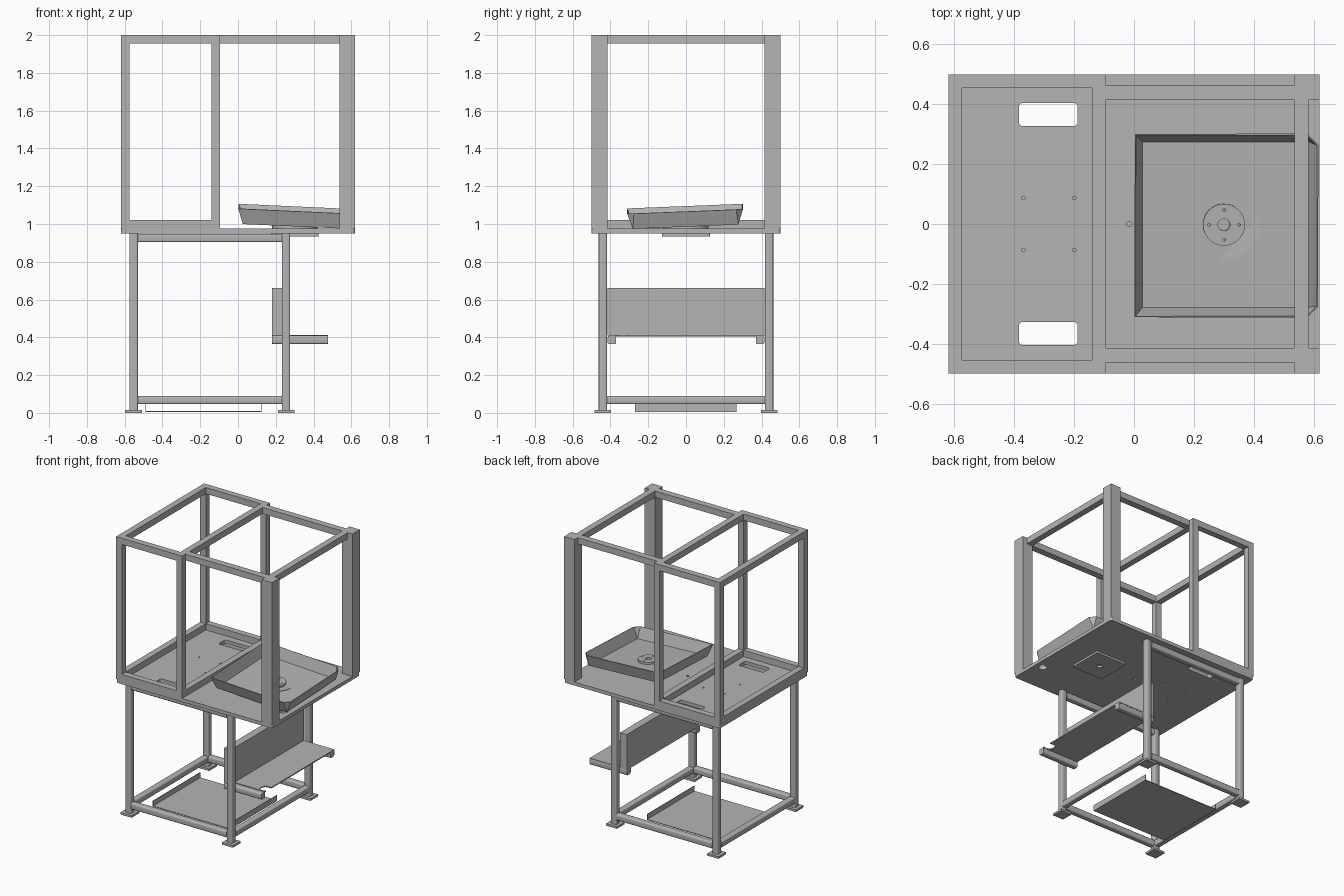
import bpy
import bmesh
from math import pi
from mathutils import Vector

old = bpy.data.objects.get("Cube")
if old:
    bpy.data.objects.remove(old)

grey = bpy.data.materials.new("steel grey")
grey.use_nodes = True
grey.diffuse_color = (0.46, 0.46, 0.46, 1)
grey.node_tree.nodes["Principled BSDF"].inputs["Base Color"].default_value = grey.diffuse_color


def finish(name, bm):
    bmesh.ops.recalc_face_normals(bm, faces=bm.faces)
    mesh = bpy.data.meshes.new(name)
    bm.to_mesh(mesh)
    bm.free()
    mesh.materials.append(grey)
    ob = bpy.data.objects.new(name, mesh)
    bpy.context.collection.objects.link(ob)
    return ob


def box(name, x, y, z, round_axis=None, radius=0.0):
    """Box from (min, max) ranges; edges along round_axis may be rounded."""
    bm = bmesh.new()
    bmesh.ops.create_cube(bm, size=1)
    for v in bm.verts:
        v.co = Vector([r[0] if c < 0 else r[1] for c, r in zip(v.co, (x, y, z))])
    if round_axis is not None:
        edges = [e for e in bm.edges
                 if abs((e.verts[0].co - e.verts[1].co).normalized()[round_axis]) > 0.9]
        bmesh.ops.bevel(bm, geom=edges, offset=radius, segments=3, profile=0.5, affect='EDGES')
    return finish(name, bm)


def disc(name, x, y, z, radius, sides=32):
    bm = bmesh.new()
    bmesh.ops.create_cone(bm, cap_ends=True, segments=sides, radius1=radius,
                          radius2=radius, depth=z[1] - z[0])
    bmesh.ops.translate(bm, verts=bm.verts, vec=(x, y, (z[0] + z[1]) / 2))
    return finish(name, bm)


def select_only(ob):
    bpy.ops.object.select_all(action='DESELECT')
    ob.select_set(True)
    bpy.context.view_layer.objects.active = ob


def cut(ob, cutters):
    """Subtract the cutters and remove them."""
    select_only(ob)
    for c in cutters:
        c.hide_render = True
        mod = ob.modifiers.new("cut", 'BOOLEAN')
        mod.operation = 'DIFFERENCE'
        mod.solver = 'EXACT'
        mod.object = c
        bpy.ops.object.modifier_apply(modifier=mod.name)
        bpy.data.objects.remove(c)


def span(a, b, side):
    """Range a..b mirrored to the chosen side."""
    return (a, b) if side > 0 else (-b, -a)


SIDES = ((-1, "front"), (1, "back"))
L, M, R = (-0.62, -0.575), (-0.14, -0.095), (0.537, 0.583)
TOP, LOW, POST = (1.955, 2.0), (0.975, 1.02), (0.975, 2.0)

# Base plate with slots and holes
plate = box("base_plate", (-0.62, 0.62), (-0.5, 0.5), (0.95, 0.975), 2, 0.015)
through = (0.9, 1.0)
cutters = [box("slot", (-0.385, -0.188), span(0.327, 0.405, s), through, 2, 0.014)
           for s, n in SIDES]
cutters += [disc("hole", x, y, through, 0.006, 12) for x in (-0.37, -0.2) for y in (-0.087, 0.087)]
cutters += [disc("hole", -0.015, 0, through, 0.009, 12), disc("hole", 0.56, -0.28, through, 0.028, 24)]
cut(plate, cutters)

# Upper cage
for s, n in SIDES:
    edge = span(0.455, 0.5, s)
    box(n + "_left_post", L, edge, POST)
    box(n + "_middle_post", M, edge, POST)
    box(n + "_column", (0.537, 0.62), span(0.415, 0.5, s), POST)
    box(n + "_top_rail", (L[1], M[0]), edge, TOP)
    box(n + "_bottom_rail", (L[1], M[0]), edge, LOW)
    box(n + "_wide_top_rail", (M[1], R[0]), span(0.415, 0.463, s), TOP)
inner = (-0.455, 0.455)
for x, n in ((L, "outer"), (M, "middle")):
    box(n + "_top_crossbar", x, inner, TOP)
    box(n + "_bottom_crossbar", x, inner, LOW)
box("end_top_crossbar", R, (-0.415, 0.415), TOP)

# Lower stand: legs, feet and rails
LEGS = ((-0.575, -0.53), (0.233, 0.276))
for s, n in SIDES:
    y = span(0.418, 0.462, s)
    for i, x in enumerate(LEGS):
        box(f"{n}_leg_{i}", x, y, (0.015, 0.95), 2, 0.008)
        box(f"{n}_foot_{i}", (x[0] - 0.022, x[1] + 0.022), span(0.397, 0.484, s), (0, 0.015))
    for z, part in (((0.046, 0.09), "_lower_rail"), ((0.904, 0.948), "_upper_rail")):
        box(n + part, (LEGS[0][1], LEGS[1][0]), y, z, 0, 0.008)
for i, x in enumerate(LEGS):
    box(f"lower_crossbar_{i}", x, (-0.418, 0.418), (0.046, 0.09), 1, 0.008)

# Folded floor pan between the feet
box("floor_pan", (-0.49, 0.125), (-0.27, 0.267), (0.004, 0.009))
for i, x in enumerate(((-0.49, -0.486), (0.121, 0.125))):
    box(f"floor_pan_flange_{i}", x, (-0.27, 0.267), (0.009, 0.046))

# Side shelf with back panel and two arms
box("shelf_back_panel", (0.18, 0.234), (-0.415, 0.415), (0.41, 0.66))
for s, n in SIDES:
    box(n + "_shelf_arm", (0.18, 0.476), span(0.37, 0.415, s), (0.364, 0.409), 0, 0.01)
shelf = box("shelf_sheet", (0.18, 0.476), (-0.375, 0.415), (0.404, 0.412))
cut(shelf, [disc("notch", 0.455, -0.335, (0.35, 0.5), 0.036, 24)])

# Flange under the plate and turntable hub above it
flange = box("under_flange", (0.175, 0.427), (-0.126, 0.126), (0.935, 0.95), 2, 0.008)
cut(flange, [disc("hole", 0.3, 0, (0.9, 0.949), 0.02)])
disc("turntable_hub", 0.3, 0, (0.97, 0.998), 0.12)

# Tilted flared tray; the outer two corners are clipped
bm = bmesh.new()
half, rim, clip, depth = 0.278, 0.305, 0.035, 0.08
low = [bm.verts.new((x * half, y * half, 0)) for x, y in ((-1, -1), (1, -1), (1, 1), (-1, 1))]
points = ((-rim, -rim), (rim - clip, -rim), (rim, clip - rim),
          (rim, rim - clip), (rim - clip, rim), (-rim, rim))
top = [bm.verts.new((x, y, depth)) for x, y in points]
bm.faces.new(low)
walls = ((low[0], low[1], top[1], top[0]), (low[1], top[2], top[1]),
         (low[1], low[2], top[3], top[2]), (low[2], top[4], top[3]),
         (low[2], low[3], top[5], top[4]), (low[3], low[0], top[0], top[5]))
for w in walls:
    bm.faces.new(w)
tray = finish("tray", bm)
mod = tray.modifiers.new("sheet", 'SOLIDIFY')
mod.thickness = 0.005
mod.offset = 0

# Drilled mounting disc on the tray floor
mount = disc("mounting_disc", 0, 0, (0, 0.016), 0.07, 48)
holes = [disc("hole", 0, 0, (-0.1, 0.1), 0.02)]
holes += [disc("hole", x, y, (-0.1, 0.1), 0.005, 12)
          for x, y in ((0.05, 0), (-0.05, 0), (0, 0.05), (0, -0.05))]
cut(mount, holes)
for ob in (tray, mount):
    ob.location = (0.305 if ob is tray else 0.3, -0.002, 1.0)
    ob.rotation_euler = (0.04, 0.045, 0)

# Smooth the rounded tubes and discs while keeping hard edges
for ob in list(bpy.context.collection.objects):
    if any(k in ob.name for k in ("leg", "lower", "upper", "arm", "disc", "hub")):
        select_only(ob)
        bpy.ops.object.shade_smooth_by_angle(angle=pi / 5)
